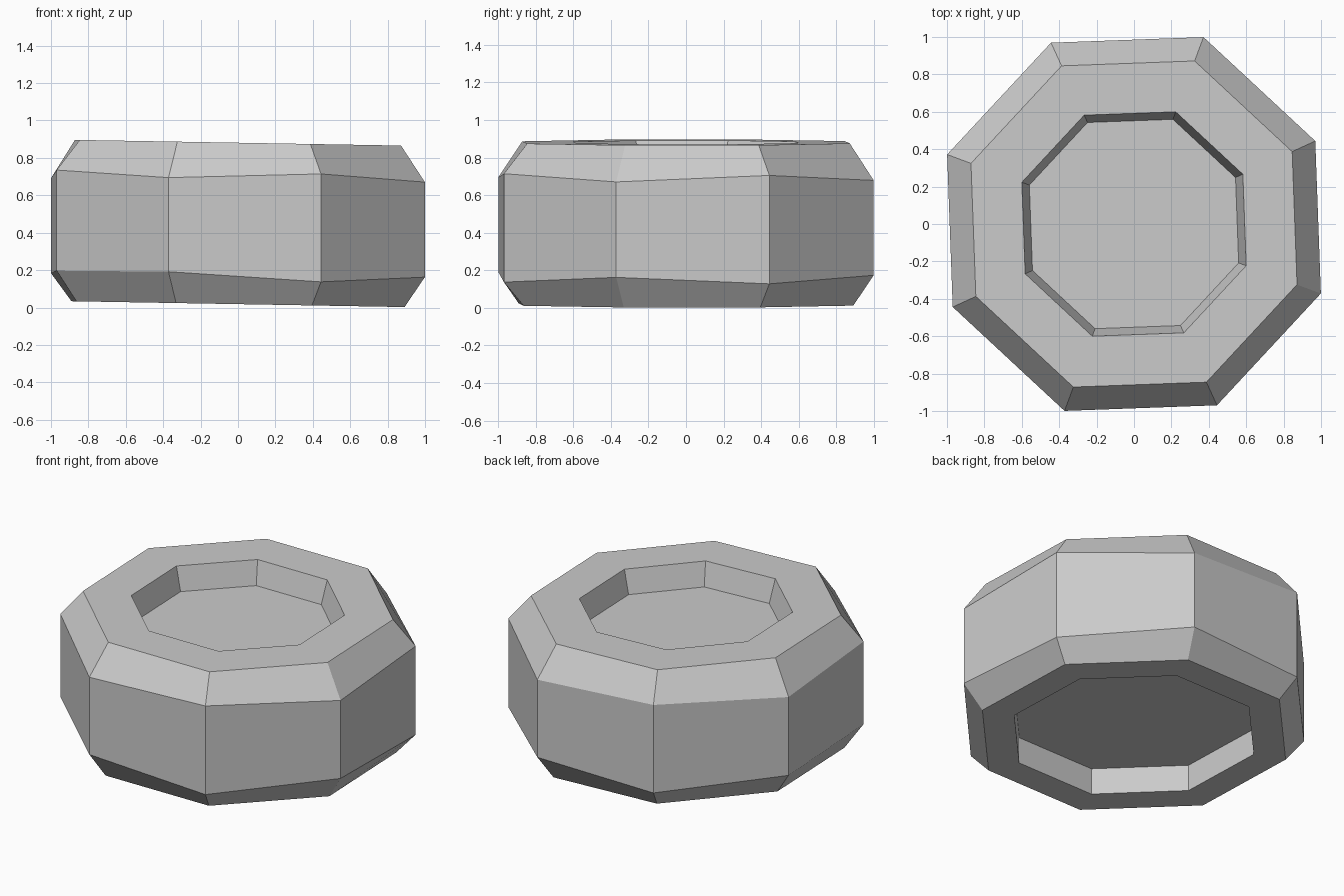
import bpy, bmesh, math

cube = bpy.data.objects.get("Cube")
if cube:
    bpy.data.objects.remove(cube, do_unlink=True)

SIDES = 8
TURN = math.radians(-20.4)   # angle of the first corner
TILT = 0.0175                # slight lean down towards +x


def ring(bm, radius, heights):
    """Octagonal loop; heights are repeated around the corners."""
    loop = []
    for i in range(SIDES):
        a = TURN + math.tau * i / SIDES
        x, y = radius * math.cos(a), radius * math.sin(a)
        loop.append(bm.verts.new((x, y, heights[i % len(heights)] - TILT * x)))
    return loop


def make_material(name, rgb):
    mat = bpy.data.materials.new(name)
    mat.use_nodes = True
    mat.diffuse_color = (*rgb, 1)
    mat.node_tree.nodes["Principled BSDF"].inputs["Base Color"].default_value = (*rgb, 1)
    return mat


# Cross-section from the bottom recess, around the outside, to the top recess
profile = [
    (0.75, [0.19]),             # bottom recess ceiling
    (0.75, [0.018]),            # bottom recess rim
    (0.95, [0.018]),            # underside edge
    (1.066, [0.18, 0.145, 0.18, 0.14, 0.165, 0.18, 0.185, 0.145]),  # lower tread edge
    (1.066, [0.688, 0.722, 0.685, 0.713, 0.675, 0.718]),            # upper tread edge
    (0.93, [0.881]),            # top edge
    (0.64, [0.881]),            # top recess rim
    (0.597, [0.731]),           # top recess floor
]

bm = bmesh.new()
loops = [ring(bm, r, h) for r, h in profile]
for low, high in zip(loops, loops[1:]):
    for i in range(SIDES):
        j = (i + 1) % SIDES
        bm.faces.new((low[i], low[j], high[j], high[i]))
bm.faces.new(loops[0][::-1])
bm.faces.new(loops[-1])
bmesh.ops.recalc_face_normals(bm, faces=bm.faces[:])

mesh = bpy.data.meshes.new("wheel")
bm.to_mesh(mesh)
bm.free()
mesh.materials.append(make_material("light grey", (0.6, 0.6, 0.6)))
wheel = bpy.data.objects.new("wheel", mesh)
bpy.context.collection.objects.link(wheel)
